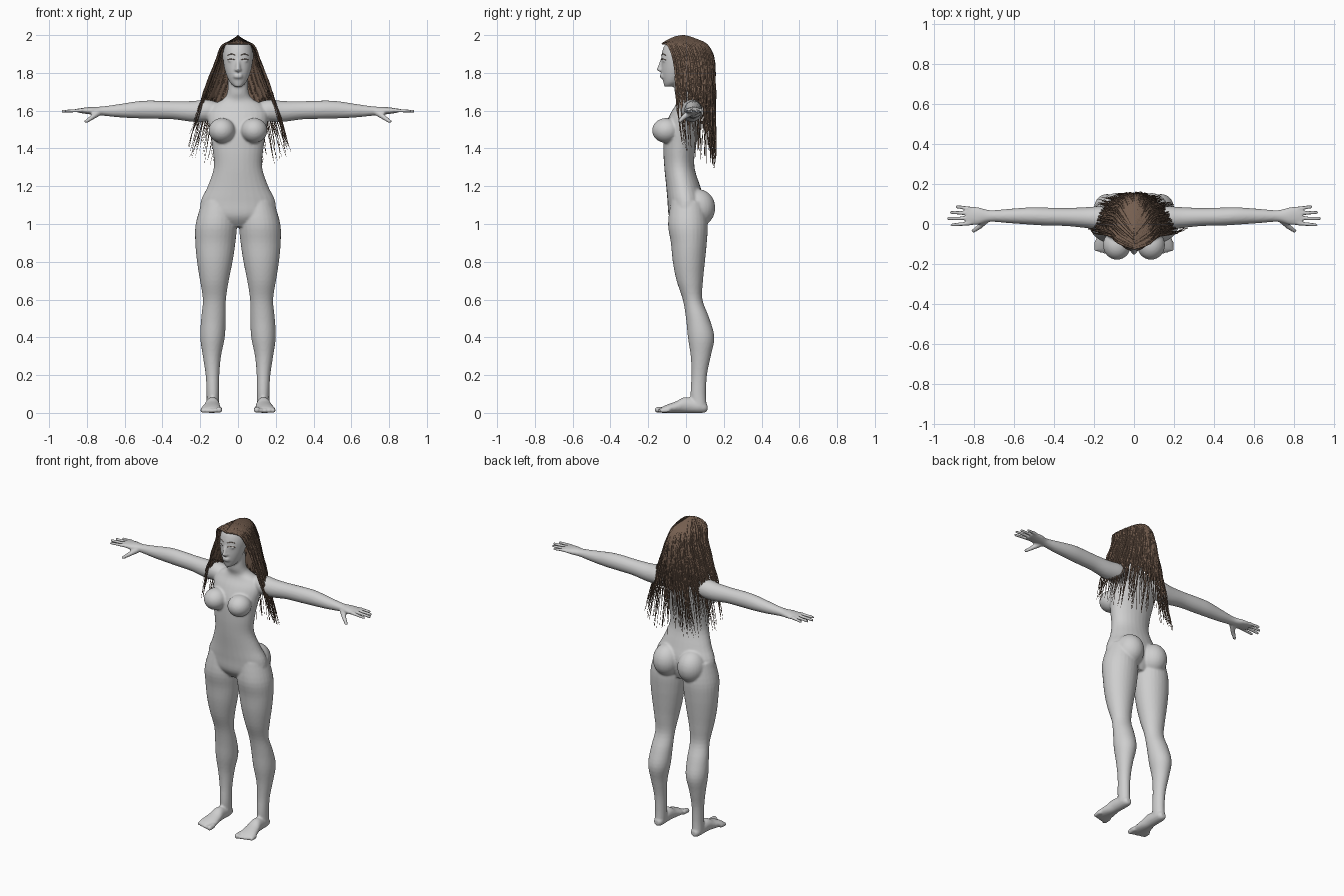
import bpy, bmesh, math, random
from mathutils import Vector, Matrix

random.seed(4)
if "Cube" in bpy.data.objects:
    bpy.data.objects.remove(bpy.data.objects["Cube"])


def material(name, rgb):
    m = bpy.data.materials.new(name)
    m.use_nodes = True
    m.diffuse_color = (*rgb, 1)
    bsdf = next(n for n in m.node_tree.nodes if n.type == 'BSDF_PRINCIPLED')
    bsdf.inputs["Base Color"].default_value = (*rgb, 1)
    bsdf.inputs["Roughness"].default_value = 0.7
    return m


SKIN = material("grey skin", (0.62, 0.62, 0.62))
HAIR = material("brown hair", (0.18, 0.115, 0.08))


def spline(rows, t):
    """Smooth interpolation through rows, t from 0 to 1."""
    last = len(rows) - 1
    f = min(max(t, 0), 1) * last
    i = min(int(f), last - 1)
    u = f - i
    p, q = rows[i], rows[i + 1]
    o, r = rows[max(i - 1, 0)], rows[min(i + 2, last)]
    return [b + 0.5 * u * (c - a + u * (2 * a - 5 * b + 4 * c - d + u * (3 * (b - c) + d - a)))
            for a, b, c, d in zip(o, p, q, r)]


def place(ob, mat):
    bpy.context.scene.collection.objects.link(ob)
    ob.data.materials.append(mat)
    return ob


body = bmesh.new()


def loft(axis, rows, side=1, sides=28):
    """Elliptical tube; each row is position, two centres, two radii."""
    rings = []
    steps = (len(rows) - 1) * 4
    for k in range(steps + 1):
        pos, c1, c2, r1, r2 = spline(rows, k / steps)
        ring = []
        for j in range(sides):
            w = math.tau * j / sides
            a, b = c1 + r1 * math.cos(w), c2 + r2 * math.sin(w)
            x, y, z = {'x': (pos, a, b), 'y': (a, pos, b), 'z': (a, b, pos)}[axis]
            ring.append(body.verts.new((x * side, y, z)))
        rings.append(ring)
    for lo, hi in zip(rings, rings[1:]):
        for j in range(sides):
            n = (j + 1) % sides
            body.faces.new((lo[j], lo[n], hi[n], hi[j]))
    body.faces.new(rings[0])
    body.faces.new(rings[-1])


def ball(centre, radii, side=1):
    c = Vector((centre[0] * side, *centre[1:]))
    bmesh.ops.create_uvsphere(body, u_segments=28, v_segments=18, radius=1,
                              matrix=Matrix.Translation(c) @ Matrix.Diagonal((*radii, 1)))


def rod(p, q, r1, r2, side=1):
    p, q = (Vector((v[0] * side, *v[1:])) for v in (p, q))
    d = q - p
    m = Matrix.Translation((p + q) / 2) @ d.to_track_quat('Z', 'Y').to_matrix().to_4x4()
    bmesh.ops.create_cone(body, cap_ends=True, segments=12, radius1=r1, radius2=r2,
                          depth=d.length, matrix=m)
    ball(q, (r2, r2, r2))


# Torso and neck
loft('z', [(0.985, 0, 0.01, 0.09, 0.06), (1.04, 0, 0, 0.19, 0.09), (1.12, 0, 0, 0.197, 0.098),
           (1.2, 0, -0.015, 0.16, 0.09), (1.3, 0, -0.035, 0.128, 0.08),
           (1.4, 0, -0.035, 0.135, 0.085), (1.5, 0, -0.02, 0.15, 0.095),
           (1.58, 0, 0, 0.16, 0.085), (1.63, 0, 0.01, 0.135, 0.065),
           (1.66, 0, 0.005, 0.08, 0.055), (1.7, 0, -0.01, 0.056, 0.05),
           (1.79, 0, -0.015, 0.052, 0.05)])

# Head, nose and lips
loft('z', [(1.728, 0, -0.09, 0.02, 0.025), (1.75, 0, -0.075, 0.043, 0.045),
           (1.79, 0, -0.06, 0.062, 0.069), (1.84, 0, -0.05, 0.075, 0.081),
           (1.9, 0, -0.04, 0.08, 0.089), (1.95, 0, -0.03, 0.066, 0.08),
           (1.975, 0, -0.025, 0.03, 0.04)])
ball((0, -0.02, 1.89), (0.083, 0.11, 0.09))
rod((0, -0.126, 1.876), (0, -0.144, 1.818), 0.007, 0.011)
for z in (1.778, 1.79):
    ball((0, -0.127, z), (0.025, 0.012, 0.006))

for side in (1, -1):
    # Face details, chest and hips
    ball((0.034, -0.113, 1.866), (0.02, 0.014, 0.009), side)
    ball((0.011, -0.136, 1.816), (0.008, 0.009, 0.007), side)
    ball((0.085, -0.105, 1.495), (0.07, 0.074, 0.066), side)
    ball((0.088, 0.06, 1.085), (0.086, 0.095, 0.1), side)
    # Leg
    loft('z', [(1.12, 0.105, 0.01, 0.085, 0.09), (1.0, 0.115, 0.01, 0.109, 0.105),
               (0.9, 0.12, 0.015, 0.106, 0.095), (0.8, 0.123, 0.015, 0.094, 0.085),
               (0.7, 0.125, 0.02, 0.076, 0.07), (0.6, 0.125, 0.035, 0.061, 0.052),
               (0.5, 0.13, 0.062, 0.065, 0.062), (0.4, 0.135, 0.08, 0.065, 0.07),
               (0.3, 0.138, 0.078, 0.048, 0.053), (0.2, 0.135, 0.07, 0.036, 0.041),
               (0.1, 0.133, 0.065, 0.033, 0.041), (0.03, 0.134, 0.07, 0.033, 0.04)], side)
    # Foot and toes
    loft('y', [(0.113, 0.133, 0.026, 0.016, 0.016), (0.09, 0.133, 0.03, 0.03, 0.03),
               (0.0, 0.135, 0.042, 0.036, 0.042), (-0.05, 0.138, 0.031, 0.045, 0.031),
               (-0.1, 0.142, 0.022, 0.054, 0.022), (-0.13, 0.143, 0.015, 0.052, 0.015)], side)
    for k in range(5):
        x, y = 0.099 + 0.022 * k, -0.15 + 0.006 * k
        r = 0.016 if k == 0 else 0.012
        rod((x, y + 0.04, r + 0.003), (x, y, r), r, r, side)
    # Arm and palm
    loft('x', [(0.08, 0.03, 1.59, 0.045, 0.045), (0.16, 0.03, 1.6, 0.058, 0.058),
               (0.24, 0.032, 1.596, 0.052, 0.055), (0.34, 0.035, 1.602, 0.045, 0.048),
               (0.44, 0.037, 1.605, 0.045, 0.048), (0.52, 0.04, 1.605, 0.043, 0.046),
               (0.62, 0.04, 1.6, 0.036, 0.036), (0.72, 0.04, 1.598, 0.029, 0.024),
               (0.78, 0.04, 1.6, 0.044, 0.02), (0.84, 0.04, 1.6, 0.046, 0.012)], side)
    # Fingers and thumb
    for y, tip, reach in ((0.078, 0.086, 0.885), (0.053, 0.058, 0.915),
                          (0.028, 0.028, 0.928), (0.003, -0.005, 0.91)):
        rod((0.82, y, 1.602), (reach, tip, 1.597), 0.0105, 0.0085, side)
    rod((0.74, 0.02, 1.588), (0.775, -0.015, 1.563), 0.018, 0.013, side)
    rod((0.775, -0.015, 1.563), (0.803, -0.034, 1.543), 0.013, 0.01, side)

bmesh.ops.recalc_face_normals(body, faces=body.faces)
mesh = bpy.data.meshes.new("body")
body.to_mesh(mesh)
body.free()
figure = place(bpy.data.objects.new("body", mesh), SKIN)
fuse = figure.modifiers.new("fuse", 'REMESH')
fuse.mode, fuse.voxel_size, fuse.use_smooth_shade = 'VOXEL', 0.007, True
soften = figure.modifiers.new("soften", 'SMOOTH')
soften.factor, soften.iterations = 0.5, 2


def hair_path(a, t):
    """Point on the hair: a runs from temple to nape, t from parting to tip."""
    c, s = math.cos(a * math.pi / 2), math.sin(a * math.pi / 2)
    return spline([(0, -0.125 + 0.175 * a, 1.955 + 0.04 * math.sin(2.6 * a)),
                   (0.078 * c, -0.098 + 0.205 * s, 1.948),
                   (0.11 * c, -0.065 + 0.205 * s, 1.87),
                   (0.155 * c, -0.055 + 0.2 * s, 1.75),
                   (0.205 * c, -0.045 + 0.195 * s, 1.6),
                   (0.02 + 0.25 * c, -0.02 + 0.17 * s, 1.4 - 0.11 * s)], t)


def strands(name, paths, depth):
    cu = bpy.data.curves.new(name, 'CURVE')
    cu.dimensions = '3D'
    cu.bevel_depth, cu.bevel_resolution, cu.use_fill_caps = depth, 0, True
    for pts in paths:
        sp = cu.splines.new('POLY')
        sp.points.add(len(pts) - 1)
        for p, (co, r) in zip(sp.points, pts):
            p.co, p.radius = (*co, 1), r
        sp.use_smooth = True
    return place(bpy.data.objects.new(name, cu), HAIR)


def face_y(x):
    return -0.043 - 0.089 * math.sqrt(1 - (x / 0.08) ** 2)


for side, label in ((1, "left"), (-1, "right")):
    # Continuous under layer of the hair
    cols, rows = 60, 20
    bm = bmesh.new()
    grid = []
    for i in range(cols + 1):
        a = i / cols
        end = 0.66 + 0.16 * a + random.uniform(-0.03, 0.03)
        line = []
        for j in range(rows + 1):
            t = end * j / rows
            x, y, z = hair_path(a, t)
            k = 1 + 0.025 * t * math.sin(55 * a + 4 * math.sin(9 * t))
            line.append(bm.verts.new((x * k * side, y * k, z)))
        grid.append(line)
    for p, q in zip(grid, grid[1:]):
        for j in range(rows):
            bm.faces.new((p[j], q[j], q[j + 1], p[j + 1]))
    for f in bm.faces:
        f.smooth = True
    bmesh.ops.recalc_face_normals(bm, faces=bm.faces)
    me = bpy.data.meshes.new(label + "_hair_layer")
    bm.to_mesh(me)
    bm.free()
    layer = place(bpy.data.objects.new(label + "_hair_layer", me), HAIR)
    layer.modifiers.new("thickness", 'SOLIDIFY').thickness = 0.004

    # Loose wavy locks, tapering to the tips
    locks = []
    for n in range(150):
        a0, end = random.random(), random.uniform(0.72, 1)
        ph, amp, lift = random.uniform(0, 6), random.uniform(0.3, 1), random.uniform(-0.01, 0.05)
        pts = []
        for j in range(16):
            t = end * j / 15
            a = a0 + 0.03 * amp * t * math.sin(20 * t + ph)
            x, y, z = hair_path(min(max(a, 0), 1), t)
            k = 1 + lift * min(1, 3 * t) + 0.04 * amp * t * math.sin(26 * t + ph * 2)
            pts.append(((x * k * side, y * k, z), 0.12 + 0.88 * min(1, 3.2 * (1 - j / 15))))
        locks.append(pts)
    strands(label + "_hair_locks", locks, 0.0052)

    # Eyebrow and lashes
    for part, z, rise, x0 in (("eyebrow", 1.893, 0.007, 0.014), ("lashes", 1.868, 0.006, 0.017)):
        bulge = 0.003 if part == "lashes" else 0
        arc = []
        for j in range(9):
            x = x0 + 0.042 * j / 8
            arc.append(((x * side, face_y(x) - bulge, z + rise * math.sin(math.pi * j / 8)), 1))
        strands(label + "_" + part, [arc], 0.0018)
